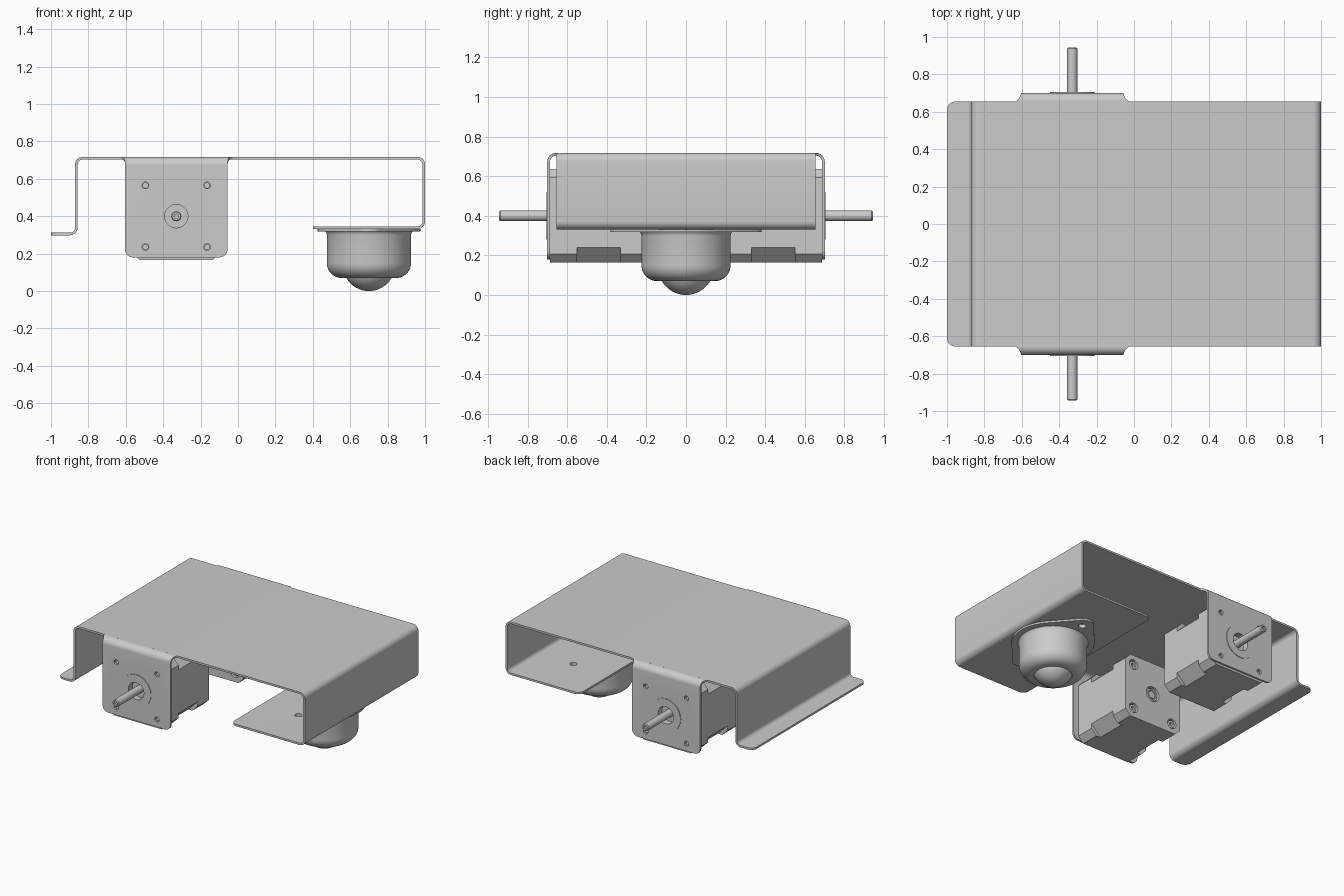
import bpy, bmesh, math
from mathutils import Vector, Matrix

if "Cube" in bpy.data.objects:
    bpy.data.objects.remove(bpy.data.objects["Cube"])

T = 0.014            # sheet thickness
SX, SZ = -0.33, 0.40  # motor shaft axis
SCREWS = [(SX + a * 0.165, SZ + b * 0.165) for a in (-1, 1) for b in (-1, 1)]


def finish(name, bm):
    bmesh.ops.remove_doubles(bm, verts=bm.verts, dist=1e-5)
    bmesh.ops.recalc_face_normals(bm, faces=bm.faces)
    me = bpy.data.meshes.new(name)
    bm.to_mesh(me)
    bm.free()
    ob = bpy.data.objects.new(name, me)
    bpy.context.collection.objects.link(ob)
    return ob


def select(ob):
    bpy.ops.object.select_all(action='DESELECT')
    ob.select_set(True)
    bpy.context.view_layer.objects.active = ob


def smooth(ob):
    select(ob)
    bpy.ops.object.shade_smooth_by_angle(angle=math.radians(30))
    return ob


def apply_mod(ob, kind, **props):
    select(ob)
    m = ob.modifiers.new("m", kind)
    for k, v in props.items():
        setattr(m, k, v)
    bpy.ops.object.modifier_apply(modifier=m.name)


def lathe(name, profile, origin, axis=(0, 0, 1), n=48):
    """Revolve (radius, height) points about an axis through origin."""
    rot = Vector(axis).to_track_quat('Z', 'Y').to_matrix().to_4x4()
    mat = Matrix.Translation(origin) @ rot
    bm = bmesh.new()
    rings = [[bm.verts.new(mat @ Vector((r * math.cos(2 * math.pi * i / n),
                                         r * math.sin(2 * math.pi * i / n), h)))
              for i in range(n)] for r, h in profile]
    for a, b in zip(rings, rings[1:]):
        for i in range(n):
            j = (i + 1) % n
            bm.faces.new((a[i], a[j], b[j], b[i]))
    return finish(name, bm)


def drill(ob, holes, axis):
    """Cut cylinders given as (start point, radius, depth)."""
    for p, r, d in holes:
        c = lathe("cutter", [(0, 0), (r, 0), (r, d), (0, d)], p, axis, 32)
        c.hide_render = True
        apply_mod(ob, 'BOOLEAN', object=c, operation='DIFFERENCE', solver='EXACT')
        bpy.data.objects.remove(c)


def fillet(pts, r, seg=8):
    """Round the inner corners of a right-angled 2D path."""
    out = [Vector(pts[0])]
    for a, b, c in zip(pts, pts[1:], pts[2:]):
        a, b, c = Vector(a), Vector(b), Vector(c)
        u, v = (a - b).normalized(), (c - b).normalized()
        for k in range(seg + 1):
            t = k / seg * math.pi / 2
            out.append(b + u * r * (1 - math.sin(t)) + v * r * (1 - math.cos(t)))
    return out + [Vector(pts[-1])]


def round_end(path, r, seg=7):
    """Replace the last point by rows (point, inset) making rounded corners."""
    end = path[-1]
    d = (path[-2] - end).normalized()
    return [(end + d * r * (1 - math.cos(k / seg * math.pi / 2)),
             r * (1 - math.sin(k / seg * math.pi / 2))) for k in range(seg, -1, -1)]


def strip(name, rows, place):
    """Sheet-metal strip from (2D point, half width) rows."""
    bm = bmesh.new()
    vs = [[bm.verts.new(place(p, s * w)) for s in (-1, 1)] for p, w in rows]
    for a, b in zip(vs, vs[1:]):
        bm.faces.new((a[0], a[1], b[1], b[0]))
    ob = finish(name, bm)
    apply_mod(ob, 'SOLIDIFY', thickness=T, offset=0, use_even_offset=True)
    return ob


def chamfer_block(name, y0, y1, c, h=0.235):
    """Square motor section along y with chamfered long edges."""
    pts = []
    for sx, sz in ((1, 1), (-1, 1), (-1, -1), (1, -1)):
        pair = [(sx * h, sz * (h - c)), (sx * (h - c), sz * h)]
        pts += pair if sx * sz > 0 else pair[::-1]
    bm = bmesh.new()
    f = bm.faces.new([bm.verts.new((SX + x, y0, SZ + z)) for x, z in pts])
    ext = bmesh.ops.extrude_face_region(bm, geom=[f])['geom']
    bmesh.ops.translate(bm, vec=(0, y1 - y0, 0),
                        verts=[v for v in ext if isinstance(v, bmesh.types.BMVert)])
    return finish(name, bm)


# folded chassis: lip, rear wall, deck, front wall and caster shelf
path = fillet([(-1, .305), (-.864, .305), (-.864, .711), (.993, .711),
               (.993, .338), (.40, .338)], .035)
rows = round_end(path[::-1], .045)[::-1]
rows += [(p, 0) for p in path[1:-1]] + round_end(path, .045)
chassis = strip("chassis_sheet", [(p, .655 - i) for p, i in rows],
                lambda p, w: (p.x, w, p.y))
drill(chassis, [((.70, s * .30, .30), .025, .1) for s in (-1, 1)], (0, 0, 1))
smooth(chassis)

# caster mounting plate: wide disc hulled with two ears
bm = bmesh.new()
for cy, r in ((0, .275), (.305, .075), (-.305, .075)):
    for k in range(48):
        a = 2 * math.pi * k / 48
        for z in (.318, .331):
            bm.verts.new((.70 + r * math.cos(a), cy + r * math.sin(a), z))
hull = bmesh.ops.convex_hull(bm, input=bm.verts)
bmesh.ops.delete(bm, geom=[v for v in bm.verts if not v.link_faces], context='VERTS')
bmesh.ops.dissolve_limit(bm, angle_limit=.01, verts=bm.verts, edges=bm.edges)
plate = finish("caster_plate", bm)
drill(plate, [((.70, s * .30, .29), .025, .1) for s in (-1, 1)], (0, 0, 1))
smooth(plate)

# caster housing and ball
curve = [(.145 + .08 * math.cos(k * math.pi / 20), .15 - .08 * math.sin(k * math.pi / 20))
         for k in range(11)]
smooth(lathe("caster_housing", [(0, .32), (.235, .32), (.228, .312), (.225, .30)] + curve +
             [(.126, .07), (.126, .12), (0, .12)], (.70, 0, 0), n=64))
ball = [(.14 * math.sin(k * math.pi / 24), .14 - .14 * math.cos(k * math.pi / 24))
        for k in range(25)]
smooth(lathe("caster_ball", ball, (.70, 0, 0)))

# motor tab and motor on each side
for s, side in ((-1, "front"), (1, "back")):
    ax = (0, s, 0)

    # bent tab, flared where it meets the deck
    R = .05
    path = fillet([(.65, .711), (.694, .711), (.694, .18)], .04, 10)
    dist, rows = 0, []
    for i, p in enumerate(path[:-1]):
        dist += (p - path[i - 1]).length if i else 0
        q = max(0, R - dist) / R
        rows.append((p, R * (1 - math.sqrt(1 - q * q))))
    rows += round_end(path, .045)
    tab = strip(side + "_motor_tab", [(p, .275 - i if n > 11 else .275 + i)
                                      for n, (p, i) in enumerate(rows)],
                lambda p, w: (SX + w, s * p.x, p.y))
    drill(tab, [((x, s * .66, z), .018, .08) for x, z in SCREWS], ax)
    drill(tab, [((SX, s * .66, SZ), .119, .08)], ax)
    smooth(tab)

    # motor body: two end caps around a deeper-chamfered core
    cap = chamfer_block(side + "_motor_face_cap", s * .55, s * .686, .042)
    drill(cap, [((x, s * .64, z), .014, .08) for x, z in SCREWS], ax)
    drill(cap, [((SX, s * .66, SZ), .062, .08)], ax)
    smooth(cap)
    chamfer_block(side + "_motor_core", s * .33, s * .55, .076)
    end = chamfer_block(side + "_motor_end_cap", s * .20, s * .33, .042)
    drill(end, [((x, s * .17, z), .036, .06) for x, z in SCREWS], ax)
    drill(end, [((SX, s * .17, SZ), .055, .06)], ax)
    smooth(end)

    # screw heads sunk in the end cap
    for i, (x, z) in enumerate(SCREWS):
        smooth(lathe(f"{side}_screw_{i + 1}", [(0, .232), (0, .222), (.013, .222), (.013, .208),
                     (.028, .208), (.028, .232), (0, .232)], (x, 0, z), ax, 24))

    # pilot ring, shaft with centre drilling, rear bearing
    smooth(lathe(side + "_pilot_ring", [(.062, .675), (.119, .675), (.119, .705),
                 (.062, .705), (.062, .675)], (SX, 0, SZ), ax))
    smooth(lathe(side + "_shaft", [(0, .21), (.027, .21), (.027, .938), (.022, .944),
                 (.012, .944), (.012, .93), (0, .925)], (SX, 0, SZ), ax, 32))
    smooth(lathe(side + "_rear_bearing", [(.033, .232), (.033, .21), (.046, .21),
                 (.046, .232), (.033, .232)], (SX, 0, SZ), ax, 32))
